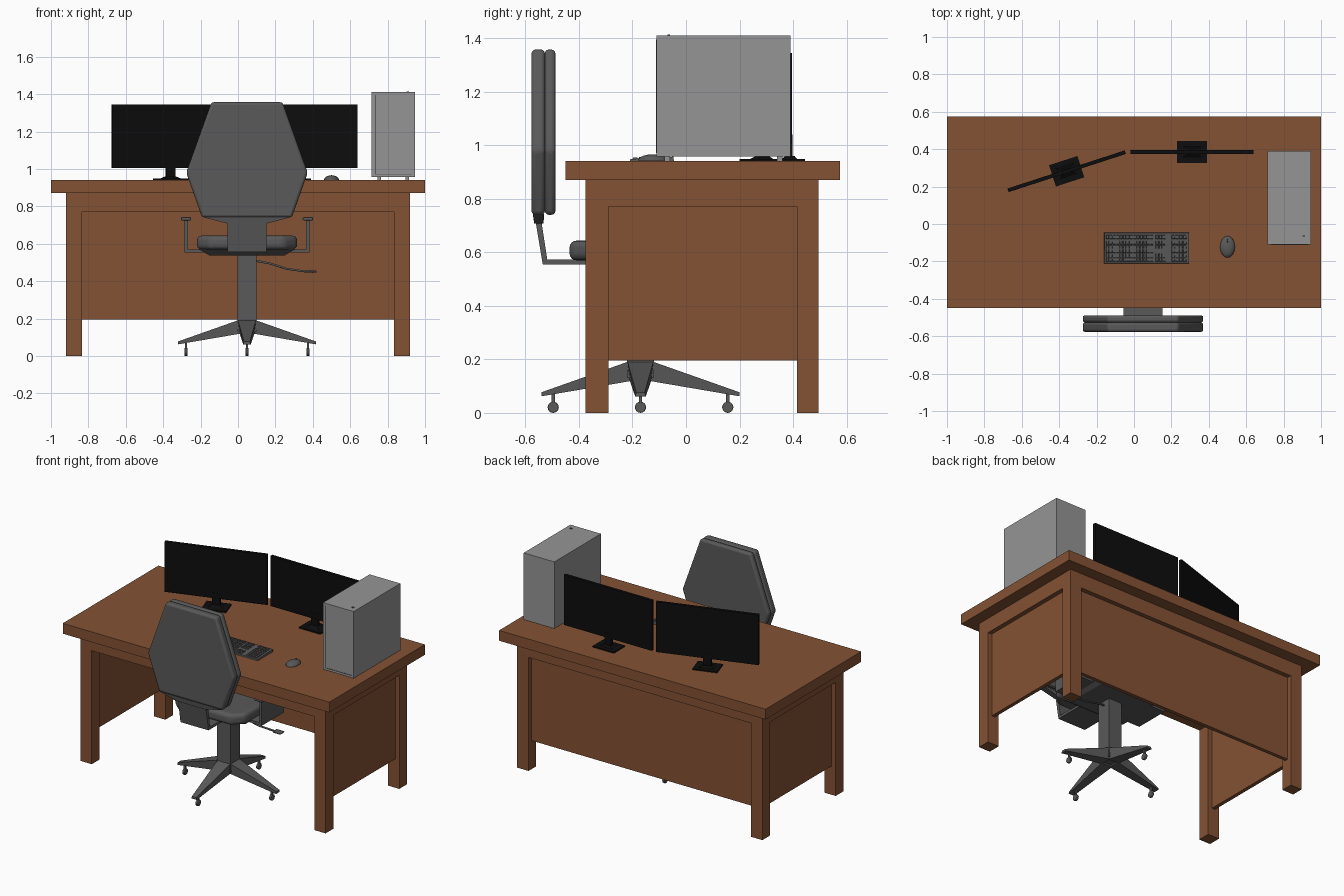
import bpy, bmesh, math
from mathutils import Matrix, Vector

if "Cube" in bpy.data.objects:
    bpy.data.objects.remove(bpy.data.objects["Cube"])


def mat(name, r, g, b):
    m = bpy.data.materials.new(name)
    m.diffuse_color = (r, g, b, 1)
    m.use_nodes = True
    m.node_tree.nodes["Principled BSDF"].inputs["Base Color"].default_value = m.diffuse_color
    return m


WOOD = mat("wood", 0.23, 0.085, 0.033)
DARK = mat("dark_grey", 0.1, 0.1, 0.1)
CASE = mat("case_grey", 0.3, 0.3, 0.3)
BLACK = mat("black", 0.004, 0.004, 0.004)


def finish(name, bm, m, bevel=0, seg=3, xf=None):
    bmesh.ops.recalc_face_normals(bm, faces=bm.faces)
    if xf:
        bm.transform(xf)
    me = bpy.data.meshes.new(name)
    bm.to_mesh(me)
    bm.free()
    me.materials.append(m)
    ob = bpy.data.objects.new(name, me)
    bpy.context.collection.objects.link(ob)
    if bevel:
        b = ob.modifiers.new("bevel", 'BEVEL')
        b.width, b.segments = bevel, seg
        for o in bpy.context.selected_objects:
            o.select_set(False)
        ob.select_set(True)
        bpy.context.view_layer.objects.active = ob
        bpy.ops.object.shade_smooth_by_angle(angle=math.radians(35))
    return ob


def add_loft(bm, a, b):
    va, vb = [bm.verts.new(p) for p in a], [bm.verts.new(p) for p in b]
    n = len(a)
    bm.faces.new(va)
    bm.faces.new(vb)
    for i in range(n):
        bm.faces.new((va[i], va[(i + 1) % n], vb[(i + 1) % n], vb[i]))


def rect(x0, x1, y0, y1, z):
    return [(x0, y0, z), (x1, y0, z), (x1, y1, z), (x0, y1, z)]


def loft(name, a, b, m, **kw):
    bm = bmesh.new()
    add_loft(bm, a, b)
    return finish(name, bm, m, **kw)


def box(name, x0, x1, y0, y1, z0, z1, m, **kw):
    return loft(name, rect(x0, x1, y0, y1, z0), rect(x0, x1, y0, y1, z1), m, **kw)


# Desk: top, legs, aprons, recessed panels
box("desk_top", -1, 1, -0.45, 0.575, 0.87, 0.94, WOOD)
for x0, x1 in ((-0.92, -0.835), (0.835, 0.92)):
    for y0, y1 in ((-0.375, -0.29), (0.415, 0.495)):
        box("desk_leg", x0, x1, y0, y1, 0, 0.87, WOOD)
    box("side_apron", x0, x1, -0.29, 0.415, 0.77, 0.87, WOOD)
    s = 1 if x0 > 0 else -1
    a, b = sorted((s * 0.865, s * 0.89))
    box("side_panel", a, b, -0.29, 0.415, 0.195, 0.77, WOOD)
for y0, y1 in ((-0.375, -0.29), (0.415, 0.495)):
    box("long_apron", -0.835, 0.835, y0, y1, 0.77, 0.87, WOOD)
box("back_panel", -0.835, 0.835, 0.44, 0.465, 0.195, 0.77, WOOD)


# Monitors, built around their own foot centre
def monitor(x, y, angle):
    xf = Matrix.Translation((x, y, 0.94)) @ Matrix.Rotation(math.radians(angle), 4, 'Z')
    box("monitor_foot", -0.08, 0.08, -0.06, 0.06, 0, 0.008, BLACK, xf=xf)
    loft("monitor_foot_collar", rect(-0.05, 0.05, -0.03, 0.03, 0.008),
         rect(-0.025, 0.025, -0.012, 0.02, 0.02), BLACK, xf=xf)
    box("monitor_neck", -0.025, 0.025, -0.008, 0.012, 0.01, 0.1, BLACK, xf=xf)
    bm = bmesh.new()
    add_loft(bm, rect(-0.33, 0.33, -0.01, 0.01, 0.065), rect(-0.33, 0.33, -0.01, 0.01, 0.405))
    front = [f for f in bm.faces if all(v.co.y < 0 for v in f.verts)]
    bmesh.ops.inset_region(bm, faces=front, thickness=0.012)
    for v in front[0].verts:
        v.co.y += 0.004
    finish("monitor_screen", bm, BLACK, xf=xf)


monitor(0.31, 0.385, 0)
monitor(-0.36, 0.282, 18)

# Computer tower
box("tower_case", 0.715, 0.945, -0.11, 0.39, 0.957, 1.41, CASE)
for x in (0.755, 0.905):
    for y in (-0.07, 0.35):
        box("tower_foot", x - 0.01, x + 0.01, y - 0.01, y + 0.01, 0.94, 0.957, CASE)
box("tower_front_groove", 0.732, 0.739, -0.112, -0.1, 0.97, 1.395, DARK)
box("tower_bottom_groove", 0.739, 0.93, -0.112, -0.1, 0.97, 0.974, DARK)
box("tower_button", 0.9, 0.915, -0.07, -0.06, 1.41, 1.414, DARK)

# Keyboard: wedge body and three blocks of keys
loft("keyboard_body", rect(-0.16, 0.295, -0.21, -0.045, 0.94),
     [(-0.158, -0.208, 0.948), (0.293, -0.208, 0.948),
      (0.293, -0.047, 0.957), (-0.158, -0.047, 0.957)], DARK)
bm = bmesh.new()
for row in range(6):
    y = -0.2 + row * 0.0225 + (0.008 if row == 5 else 0)
    z = 0.948 + (y + 0.208) * 0.056
    for start, count, pitch in ((-0.15, 14, 0.0182), (0.115, 3, 0.0182), (0.2, 4, 0.0205)):
        if row == 2 and count == 3:
            continue
        for i in range(count):
            if row == 0 and count == 14 and 4 < i < 9:
                continue
            x = start + i * pitch
            add_loft(bm, rect(x, x + pitch - 0.002, y, y + 0.0205, z - 0.002),
                     rect(x + 0.002, x + pitch - 0.004, y + 0.002, y + 0.0185, z + 0.006))
    if row == 0:
        add_loft(bm, rect(-0.059, 0.012, y, y + 0.0205, z - 0.002),
                 rect(-0.057, 0.010, y + 0.002, y + 0.0185, z + 0.006))
finish("keyboard_keys", bm, DARK)

# Mouse: half ellipsoid with a wheel
bm = bmesh.new()
bmesh.ops.create_uvsphere(bm, u_segments=16, v_segments=10, radius=1)
bmesh.ops.bisect_plane(bm, geom=bm.verts[:] + bm.edges[:] + bm.faces[:], dist=1e-5,
                       plane_co=(0, 0, 0), plane_no=(0, 0, -1), clear_outer=True)
bmesh.ops.holes_fill(bm, edges=[e for e in bm.edges if e.is_boundary])
ob = finish("mouse_body", bm, DARK,
            xf=Matrix.Translation((0.5, -0.122, 0.942)) @ Matrix.Diagonal((0.04, 0.058, 0.024, 1)))


def disc(name, c, r, depth):
    bm = bmesh.new()
    bmesh.ops.create_cone(bm, cap_ends=True, segments=16, radius1=r, radius2=r, depth=depth)
    finish(name, bm, DARK, bevel=0.003, seg=2,
           xf=Matrix.Translation(c) @ Matrix.Rotation(math.pi / 2, 4, 'Y'))


disc("mouse_wheel", (0.5, -0.09, 0.96), 0.009, 0.007)

# Chair, about its column axis
CX, CY = 0.048, -0.17
outline = [(-0.19, 1.357), (0.19, 1.357), (0.325, 0.98), (0.24, 0.74), (-0.24, 0.74), (-0.325, 0.98)]
for name, y0, y1 in (("back_shell", -0.577, -0.527), ("back_cushion", -0.527, -0.488)):
    loft(name, [(CX + x, y0, z) for x, z in outline], [(CX + x, y1, z) for x, z in outline],
         DARK, bevel=0.014)
loft("back_bracket", rect(CX - 0.235, CX + 0.235, -0.572, -0.53, 0.742),
     rect(CX - 0.105, CX + 0.105, -0.567, -0.532, 0.708), DARK)

# Bent flat bar joining back to seat
bar = [(-0.562, 0.715), (-0.535, 0.555), (-0.3, 0.555), (-0.3, 0.572), (-0.518, 0.572), (-0.54, 0.715)]
loft("back_support_bar", [(CX - 0.105, y, z) for y, z in bar],
     [(CX + 0.105, y, z) for y, z in bar], DARK)

# Seat and under-seat mechanism
sx, c = 0.268, 0.07
seat = [(-sx + c, -0.435), (sx - c, -0.435), (sx, -0.435 + c), (sx, 0.02), (sx - c, 0.09),
        (-sx + c, 0.09), (-sx, 0.02), (-sx, -0.435 + c)]
loft("seat_cushion", [(CX + x, y, 0.57) for x, y in seat],
     [(CX + x, y, 0.643) for x, y in seat], DARK, bevel=0.025, seg=4)
loft("seat_pan", rect(CX - 0.26, CX + 0.26, -0.36, 0.04, 0.572),
     rect(CX - 0.2, CX + 0.2, -0.31, 0.0, 0.537), DARK)
box("column", CX - 0.05, CX + 0.05, CY - 0.05, CY + 0.05, 0.13, 0.54, DARK)

# Armrests
for s in (-1, 1):
    def span(a, b):
        return sorted((CX + s * a, CX + s * b))
    box("arm_bar", *span(0.2, 0.333), -0.29, -0.05, 0.553, 0.57, DARK)
    box("arm_post", *span(0.316, 0.333), -0.29, -0.05, 0.553, 0.728, DARK)
    box("arm_pad", *span(0.298, 0.354), -0.32, 0.0, 0.725, 0.742, DARK, bevel=0.005, seg=2)

# Height lever
cu = bpy.data.curves.new("height_lever", 'CURVE')
cu.dimensions, cu.bevel_depth, cu.bevel_resolution, cu.use_fill_caps = '3D', 0.006, 1, True
path = [(0.06, -0.17, 0.515), (0.17, -0.16, 0.495), (0.26, -0.145, 0.466), (0.35, -0.13, 0.453), (0.4, -0.12, 0.45)]
sp = cu.splines.new('POLY')
sp.points.add(len(path) - 1)
for p, co in zip(sp.points, path):
    p.co = (*co, 1)
cu.materials.append(DARK)
bpy.context.collection.objects.link(bpy.data.objects.new("height_lever", cu))
box("lever_paddle", 0.36, 0.42, -0.145, -0.1, 0.445, 0.456, DARK, bevel=0.005, seg=2)

# Four-star base with casters
for k in range(4):
    xf = Matrix.Translation((CX, CY, 0)) @ Matrix.Rotation(k * math.pi / 2, 4, 'Z')
    loft("base_leg", [(0.03, -0.04, 0.12), (0.03, 0.04, 0.12), (0.03, 0.05, 0.197), (0.03, -0.05, 0.197)],
         [(0.37, -0.02, 0.062), (0.37, 0.02, 0.062), (0.37, 0.016, 0.077), (0.37, -0.016, 0.077)],
         DARK, xf=xf)
    box("caster_stem", 0.32, 0.332, -0.006, 0.006, 0.03, 0.075, DARK, xf=xf)
    disc("caster_wheel", xf @ Vector((0.326, 0, 0.021)), 0.021, 0.016)
